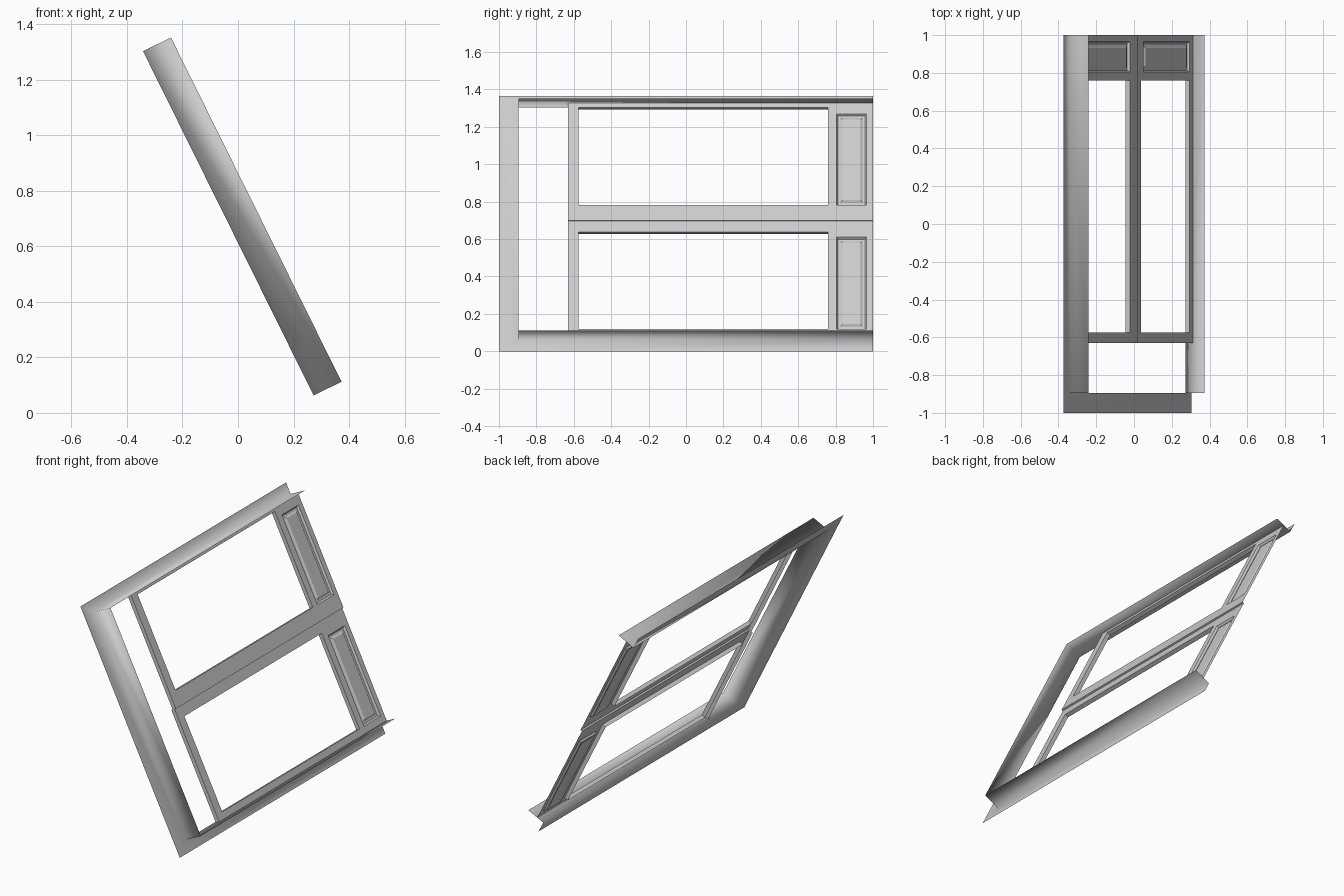
import bpy, bmesh
from mathutils import Matrix

if "Cube" in bpy.data.objects:
    bpy.data.objects.remove(bpy.data.objects["Cube"])

# Leaning plane of the window: local x = width, local y = up the slope, local z = outward
S, C = 0.444, 0.896
TILT = Matrix(((0, -S, C, 0.2725), (1, 0, 0, 0), (0, C, S, 0.0627), (0, 0, 0, 1)))
H = 1.384          # slope length between the frame walls


def make(name, quads, smooth=False):
    bm = bmesh.new()
    for q in quads:
        bm.faces.new([bm.verts.new(p) for p in q])
    bmesh.ops.remove_doubles(bm, verts=bm.verts, dist=1e-5)
    for f in bm.faces:
        f.smooth = smooth
    me = bpy.data.meshes.new(name)
    bm.to_mesh(me)
    bm.free()
    ob = bpy.data.objects.new(name, me)
    ob.matrix_world = TILT
    bpy.context.collection.objects.link(ob)
    return ob


def rect(y0, u0, y1, u1, n):
    return [(y0, u0, n), (y1, u0, n), (y1, u1, n), (y0, u1, n)]


def bridge(a, b):
    """Quads joining two closed loops of four points."""
    return [(a[i], a[(i + 1) % 4], b[(i + 1) % 4], b[i]) for i in range(4)]


def outer_frame():
    # Flat flange plus upright wall, swept round three sides (open at the far end)
    def path(flange_u, flange_y, n):
        return [(1, -flange_u, n), (-0.895 - flange_y, -flange_u, n),
                (-0.895 - flange_y, H + flange_u, n), (1, H + flange_u, n)]
    rings = [path(0.07, 0.105, 0), path(0, 0, 0), path(0, 0, 0.112)]
    quads = []
    for a, b in zip(rings, rings[1:]):
        for i in range(3):
            quads.append((a[i + 1], a[i], b[i], b[i + 1]))
    make("outer_frame", quads, True)


def sash(name, us, open_rows, recess_row, n, back):
    ys = [-0.63, -0.575, 0.76, 0.805, 0.965, 1.0]
    quads = []
    # Front face with the opening and the panel recess left out
    for i in range(5):
        for j in range(len(us) - 1):
            if (i == 1 and j in open_rows) or (i == 3 and j == recess_row):
                continue
            quads.append(rect(ys[i], us[j], ys[i + 1], us[j + 1], n))
    # Reveal round the opening
    o = (ys[1], us[open_rows[0]], ys[2], us[open_rows[-1] + 1])
    quads += bridge(rect(*o, n), rect(*o, back))
    # Outer side of the stile
    a, b = us[0], us[-1]
    quads.append([(ys[0], a, n), (ys[0], b, n), (ys[0], b, back), (ys[0], a, back)])
    # Raised panel inside the recess
    steps = [(0, 0), (0.008, -0.012), (0.02, -0.012), (0.032, -0.004)]
    loops = [rect(ys[3] + d, us[recess_row] + d, ys[4] - d, us[recess_row + 1] - d, n + h)
             for d, h in steps]
    for p, q in zip(loops, loops[1:]):
        quads += bridge(p, q)
    quads.append(loops[-1])
    make(name, quads)


outer_frame()
sash("lower_sash", [0, 0.04, 0.59, 0.62, 0.684], (1, 2), 1, 0.045, 0.02)
sash("upper_sash", [0.684, 0.775, 1.32, 1.357, H], (1, 2), 1, 0.055, 0.03)
# Step where the upper sash overlaps the lower one
make("meeting_rail_step", [[(-0.63, 0.684, 0.045), (1, 0.684, 0.045),
                            (1, 0.684, 0.055), (-0.63, 0.684, 0.055)]])
